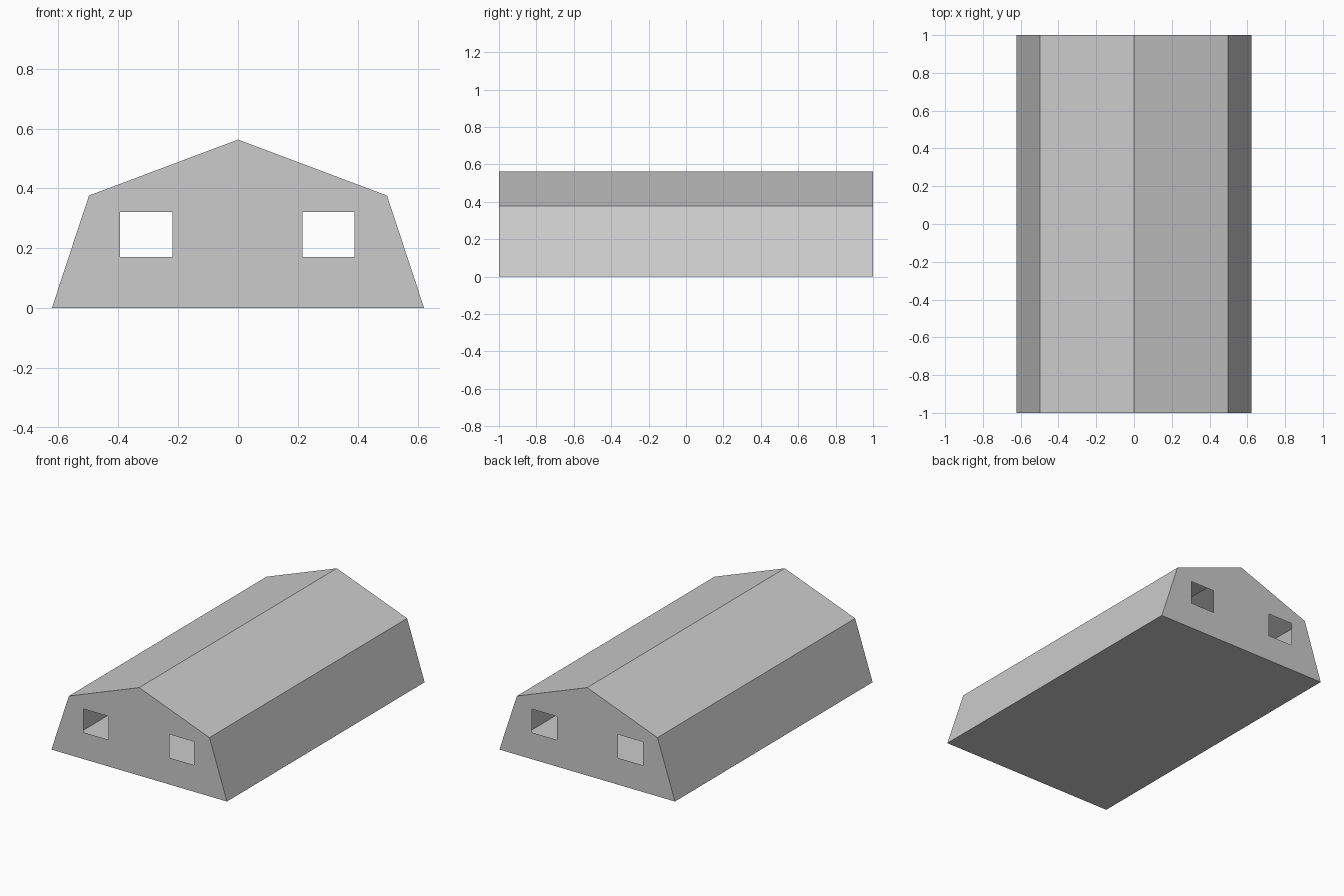
import bpy, bmesh
from mathutils import Vector

if "Cube" in bpy.data.objects:
    bpy.data.objects.remove(bpy.data.objects["Cube"], do_unlink=True)

BASE = (0.622, 0.0)
EAVE = (0.498, 0.376)
RIDGE = (0.0, 0.563)
HALF_LENGTH = 1.0
WINDOW_BOTTOM, WINDOW_TOP = 0.171, 0.321
WINDOWS = [(-0.394, -0.219), (0.215, 0.39)]

grey = bpy.data.materials.new("plain grey")
grey.use_nodes = True
grey.diffuse_color = (0.6, 0.6, 0.6, 1)
grey.node_tree.nodes["Principled BSDF"].inputs["Base Color"].default_value = grey.diffuse_color


def finish(name, bm):
    mesh = bpy.data.meshes.new(name)
    bm.to_mesh(mesh)
    bm.free()
    mesh.materials.append(grey)
    obj = bpy.data.objects.new(name, mesh)
    bpy.context.collection.objects.link(obj)


def mirrored(point):
    return (-point[0], point[1])


def panel(name, start, end):
    """Flat sheet running the whole length between two profile points."""
    bm = bmesh.new()
    bm.faces.new([bm.verts.new((x, y, z)) for (x, z), y in (
        (start, -HALF_LENGTH), (start, HALF_LENGTH),
        (end, HALF_LENGTH), (end, -HALF_LENGTH))])
    finish(name, bm)


def end_wall(name, side):
    """Gable outline filled around two open window holes."""
    bm = bmesh.new()
    outline = [mirrored(BASE), BASE, EAVE, RIDGE, mirrored(EAVE)]
    holes = [[(a, WINDOW_BOTTOM), (b, WINDOW_BOTTOM), (b, WINDOW_TOP), (a, WINDOW_TOP)]
             for a, b in WINDOWS]
    for loop in [outline] + holes:
        verts = [bm.verts.new((x, side * HALF_LENGTH, z)) for x, z in loop]
        for i, vert in enumerate(verts):
            bm.edges.new((vert, verts[(i + 1) % len(verts)]))
    bmesh.ops.triangle_fill(bm, edges=bm.edges[:], use_beauty=True,
                            normal=Vector((0, side, 0)))
    bm.normal_update()
    bmesh.ops.reverse_faces(bm, faces=[f for f in bm.faces if f.normal.y * side < 0])
    finish(name, bm)


# Hollow shell: floor, leaning side walls and roof slopes
panel("floor", mirrored(BASE), BASE)
panel("left_wall", BASE, EAVE)
panel("left_roof", EAVE, RIDGE)
panel("right_roof", RIDGE, mirrored(EAVE))
panel("right_wall", mirrored(EAVE), mirrored(BASE))

# Gable ends with see-through windows
end_wall("front_wall", -1)
end_wall("back_wall", 1)
